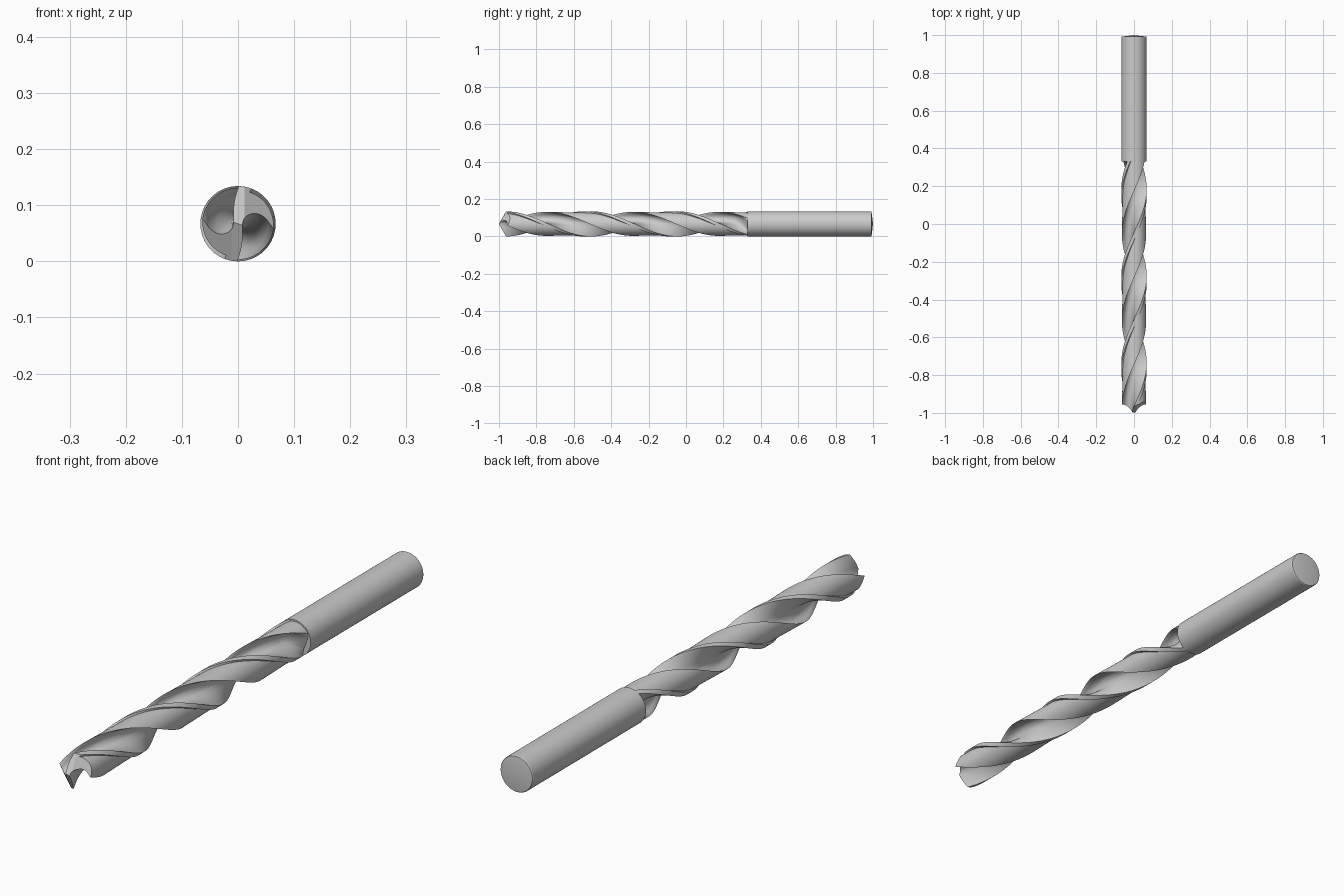
import bpy, bmesh, math
from mathutils import Vector

if "Cube" in bpy.data.objects:
    bpy.data.objects.remove(bpy.data.objects["Cube"])

R = 0.067            # shank and margin radius, also the axis height
PITCH = 0.92         # length of one flute turn
Y_SHANK = 0.33       # where the shank begins
Y_TIP = -1.0


def polar(r, deg):
    return Vector((r * math.cos(math.radians(deg)), r * math.sin(math.radians(deg))))


def spline(pts, n):
    """Smooth curve through the points (Catmull-Rom)."""
    p = [Vector(q) for q in pts]
    p = [2 * p[0] - p[1]] + p + [2 * p[-1] - p[-2]]
    out = []
    for a, b, c, d in zip(p, p[1:], p[2:], p[3:]):
        for i in range(n):
            t = i / n
            out.append(0.5 * (2 * b + (c - a) * t + (2 * a - 5 * b + 4 * c - d) * t * t
                              + (3 * b - a - 3 * c + d) * t ** 3))
    return out


def finish(bm, name, angle=32):
    bmesh.ops.recalc_face_normals(bm, faces=bm.faces[:])
    me = bpy.data.meshes.new(name)
    bm.to_mesh(me)
    bm.free()
    ob = bpy.data.objects.new(name, me)
    bpy.context.collection.objects.link(ob)
    ob.location.z = R
    bpy.ops.object.select_all(action='DESELECT')
    ob.select_set(True)
    bpy.context.view_layer.objects.active = ob
    bpy.ops.object.shade_smooth_by_angle(angle=math.radians(angle))
    return ob


# half cross-section: margin, relieved land, flute, straight lip
margin = [polar(R, 96 - 16 * i / 4) for i in range(5)]
land = [polar(0.060 + 0.004 * i / 16, 79 - 77 * i / 16) for i in range(17)]
flute = spline([land[-1], (0.057, 0.008), (0.047, 0.017), (0.034, 0.021), (0.021, 0.017),
                (0.011, 0.007), (0.007, -0.007)], 4)[1:]
lip = [Vector((0.007, -0.007 - 0.0596 * i / 6)) for i in range(6)]
half = margin + land + flute + lip
n_solid, n_cut = len(margin + land), len(flute + lip)

# section that the flutes run out into at the shank
round_half = margin + land + [polar(0.061, 2 - 86 * (i + 1) / (n_cut + 1)) for i in range(n_cut)]

section = half + [-p for p in half]
round_section = round_half + [-p for p in round_half]

# twisted fluted body
bm = bmesh.new()
y0, y1, rows = -1.12, Y_SHANK + 0.004, 170
rings = []
for j in range(rows + 1):
    y = y0 + (y1 - y0) * j / rows
    run = 0.85 * max(0.0, (y - 0.24) / (y1 - 0.24)) ** 2
    a = -2 * math.pi * (y + 0.98) / PITCH
    c, s = math.cos(a), math.sin(a)
    ring = []
    for p, q in zip(section, round_section):
        v = p.lerp(q, run)
        ring.append(bm.verts.new((v.x * c - v.y * s, y, v.x * s + v.y * c)))
    rings.append(ring)
N = len(section)
for r0, r1 in zip(rings, rings[1:]):
    for i in range(N):
        k = (i + 1) % N
        bm.faces.new((r0[i], r0[k], r1[k], r1[i]))
bm.faces.new(rings[-1])

# grind the point: primary and secondary relief on both lips
for side in (1, -1):
    for slope, x0 in ((0.2, -0.007), (0.9, 0.0078)):
        no = Vector((-slope * side, 1, -0.55 * side))
        res = bmesh.ops.bisect_plane(bm, geom=bm.verts[:] + bm.edges[:] + bm.faces[:], dist=1e-6,
                                     plane_co=(x0 * side, Y_TIP, 0), plane_no=no, clear_inner=True)
        edges = [e for e in res['geom_cut']
                 if isinstance(e, bmesh.types.BMEdge) and e.is_boundary]
        bmesh.ops.contextual_create(bm, geom=edges)
bmesh.ops.triangulate(bm, faces=[f for f in bm.faces if len(f.verts) > 4])
finish(bm, "fluted_body", 25)

# plain shank with a faintly conical end
bm = bmesh.new()
SEG = 96
prof = [(0.0, Y_SHANK), (R, Y_SHANK), (R, 0.989), (R - 0.002, 0.992), (0.0, 1.0)]
vs = [bm.verts.new((r, y, 0)) for r, y in prof]
es = [bm.edges.new(e) for e in zip(vs, vs[1:])]
bmesh.ops.spin(bm, geom=vs + es, cent=(0, 0, 0), axis=(0, 1, 0), angle=2 * math.pi, steps=SEG)
bmesh.ops.remove_doubles(bm, verts=bm.verts[:], dist=1e-5)
finish(bm, "shank")
